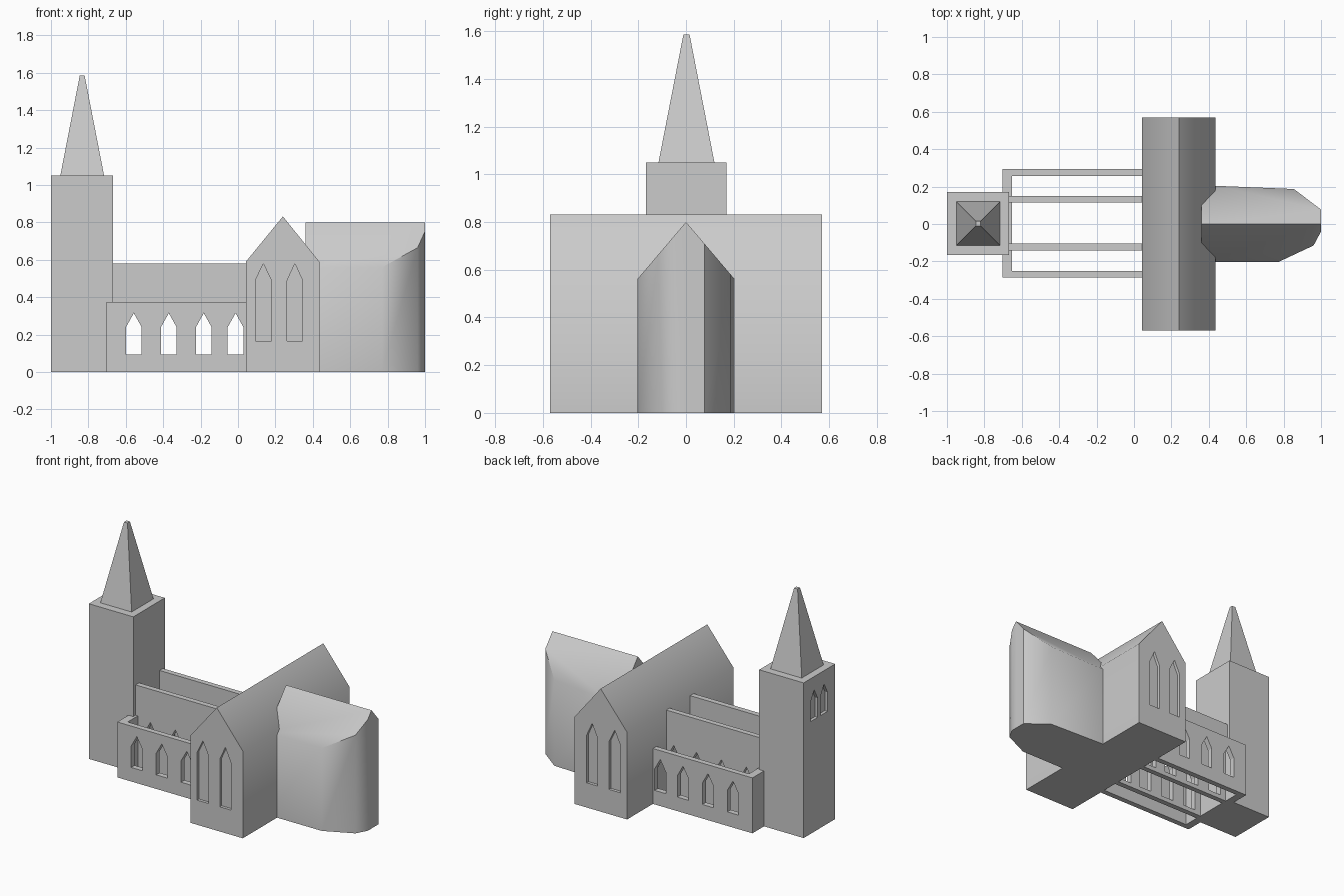
import bpy, bmesh, math
from mathutils import Matrix

if "Cube" in bpy.data.objects:
    bpy.data.objects.remove(bpy.data.objects["Cube"])

stone = bpy.data.materials.new("grey_stone")
stone.diffuse_color = (0.6, 0.6, 0.6, 1)
stone.use_nodes = True
stone.node_tree.nodes["Principled BSDF"].inputs["Base Color"].default_value = stone.diffuse_color


def finish(name, bm):
    bmesh.ops.recalc_face_normals(bm, faces=bm.faces)
    me = bpy.data.meshes.new(name)
    bm.to_mesh(me)
    bm.free()
    me.materials.append(stone)
    ob = bpy.data.objects.new(name, me)
    bpy.context.collection.objects.link(ob)
    return ob


def prism(name, profile, axis, lo, hi):
    """Extrude a 2D profile (horizontal, z) along the x or y axis."""
    bm = bmesh.new()
    place = (lambda u, z, t: (t, u, z)) if axis == 'x' else (lambda u, z, t: (u, t, z))
    a = [bm.verts.new(place(u, z, lo)) for u, z in profile]
    b = [bm.verts.new(place(u, z, hi)) for u, z in profile]
    n = len(a)
    bm.faces.new(a)
    bm.faces.new(b[::-1])
    for i in range(n):
        j = (i + 1) % n
        bm.faces.new((a[i], a[j], b[j], b[i]))
    return finish(name, bm)


def box(name, x0, x1, y0, y1, z1):
    return prism(name, [(x0, 0), (x1, 0), (x1, z1), (x0, z1)], 'y', y0, y1)


def lancet(u0, u1, z0, shoulder, peak):
    return [(u0, z0), (u1, z0), (u1, shoulder), ((u0 + u1) / 2, peak), (u0, shoulder)]


def activate(ob):
    bpy.ops.object.select_all(action='DESELECT')
    ob.select_set(True)
    bpy.context.view_layer.objects.active = ob


def cut(ob, profiles, axis, lo, hi):
    """Cut pointed openings from lo to hi along the axis."""
    for p in profiles:
        cutter = prism("cutter", p, axis, lo, hi)
        cutter.hide_render = True
        mod = ob.modifiers.new("opening", 'BOOLEAN')
        mod.operation = 'DIFFERENCE'
        mod.solver = 'EXACT'
        mod.object = cutter
        activate(ob)
        bpy.ops.object.modifier_apply(modifier=mod.name)
        bpy.data.objects.remove(cutter)


def smooth(ob):
    activate(ob)
    bpy.ops.object.shade_smooth_by_angle(angle=math.radians(42))


# Tower with two belfry openings on the west face
tower = box("tower", -1.0, -0.667, -0.167, 0.17, 1.05)
cut(tower, [lancet(0.02, 0.095, 0.76, 0.89, 0.96),
            lancet(-0.085, -0.012, 0.76, 0.89, 0.96)], 'x', -1.05, -0.98)

# Spire: tapered square with a small flat tip
bm = bmesh.new()
r2 = math.sqrt(2)
bmesh.ops.create_cone(bm, cap_ends=True, segments=4, radius1=0.117 * r2,
                      radius2=0.013 * r2, depth=0.535,
                      matrix=Matrix.Translation((-0.833, 0.002, 1.3175))
                      @ Matrix.Rotation(math.pi / 4, 4, 'Z'))
finish("spire", bm)

# Aisle walls with windows, and taller nave walls with an arcade
centres = [-0.557, -0.37, -0.183, -0.013]
windows = [lancet(c - 0.042, c + 0.042, 0.095, 0.24, 0.315) for c in centres]
arches = [lancet(c - 0.048, c + 0.048, 0.03, 0.27, 0.355) for c in centres]
for name, x0, y0, y1, top, holes in (
        ("front_aisle_wall", -0.703, -0.287, -0.25, 0.375, windows),
        ("back_aisle_wall", -0.703, 0.257, 0.294, 0.375, windows),
        ("front_nave_wall", -0.667, -0.142, -0.105, 0.58, arches),
        ("back_nave_wall", -0.667, 0.114, 0.15, 0.58, arches)):
    wall = box(name, x0, 0.042, y0, y1, top)
    cut(wall, holes, 'y', y0 - 0.03, y1 + 0.03)
box("west_wall", -0.703, -0.651, -0.25, 0.257, 0.375)

# Transept: gabled block with two recessed lancets at each end
transept = prism("transept", [(0.042, 0), (0.435, 0), (0.435, 0.59), (0.24, 0.832),
                              (0.042, 0.59)], 'y', -0.57, 0.57)
tall = [lancet(0.093, 0.178, 0.167, 0.49, 0.58), lancet(0.263, 0.345, 0.167, 0.49, 0.58)]
cut(transept, tall, 'y', -0.62, -0.55)
cut(transept, tall, 'y', 0.55, 0.62)
smooth(transept)

# Choir: gable roof over a plan with a faceted, slightly uneven apse
plan = [(0.36, 0), (0.36, -0.204), (0.77, -0.204), (0.96, -0.115), (1.0, -0.04),
        (1.0, 0), (1.0, 0.077), (0.855, 0.187), (0.44, 0.204), (0.36, 0.204)]
bm = bmesh.new()
low = [bm.verts.new((x, y, 0)) for x, y in plan]
top = [bm.verts.new((x, y, 0.8 - 0.24 * abs(y) / 0.204)) for x, y in plan]
bm.faces.new(low[::-1])
bm.faces.new(top[:6])
bm.faces.new(top[5:] + top[:1])
for i in range(len(plan)):
    j = (i + 1) % len(plan)
    bm.faces.new((low[i], low[j], top[j], top[i]))
smooth(finish("choir", bm))
